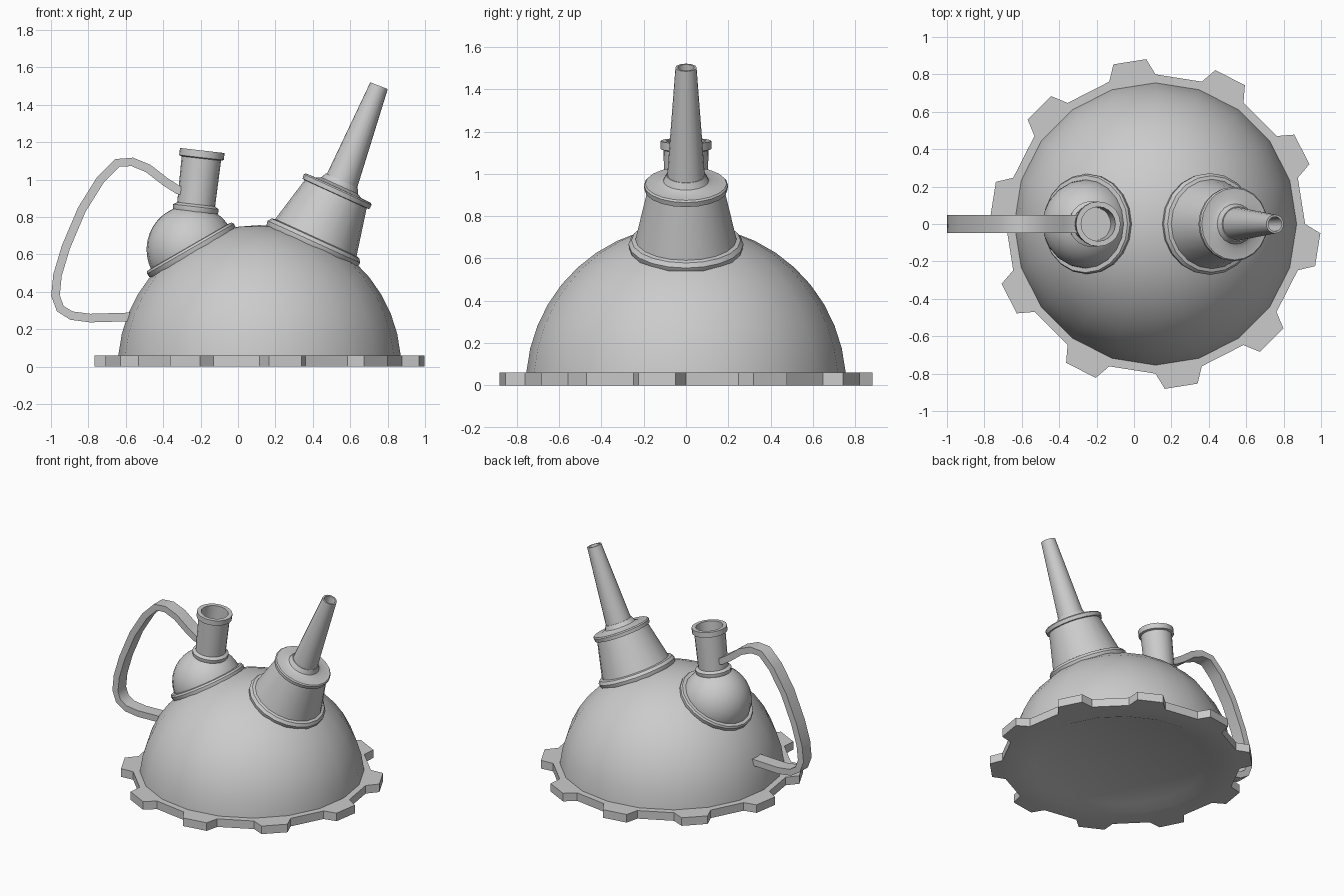
import bpy, bmesh
from math import sin, cos, pi, radians
from mathutils import Vector

if "Cube" in bpy.data.objects:
    bpy.data.objects.remove(bpy.data.objects["Cube"])


def finish(bm, name, loc=(0, 0, 0), tilt=0, angle=35):
    bmesh.ops.remove_doubles(bm, verts=bm.verts, dist=1e-5)
    bmesh.ops.recalc_face_normals(bm, faces=bm.faces)
    me = bpy.data.meshes.new(name)
    bm.to_mesh(me)
    bm.free()
    me.shade_smooth()
    me.set_sharp_from_angle(angle=radians(angle))
    ob = bpy.data.objects.new(name, me)
    ob.location = loc
    ob.rotation_euler[1] = radians(tilt)
    bpy.context.collection.objects.link(ob)
    return ob


def lathe_mesh(profile, n=20):
    # closed solid of revolution; profile starts and ends on the axis
    bm = bmesh.new()
    rings = []
    for r, z in profile:
        if r == 0:
            rings.append([bm.verts.new((0, 0, z))] * n)
        else:
            rings.append([bm.verts.new((r * cos(2 * pi * i / n), r * sin(2 * pi * i / n), z))
                          for i in range(n)])
    for a, b in zip(rings, rings[1:]):
        for i in range(n):
            j = (i + 1) % n
            bm.faces.new(list(dict.fromkeys((a[i], a[j], b[j], b[i]))))
    return bm


def lathe(name, profile, loc, tilt=0, n=20):
    return finish(lathe_mesh(profile, n), name, loc, tilt)


def arc(r, start, end, steps):
    out = []
    for k in range(steps + 1):
        a = radians(start + (end - start) * k / steps)
        out.append((r * cos(a) if abs(cos(a)) > 1e-6 else 0, r * sin(a)))
    return out


CX = 0.115

# Toothed base plate: 20-sided disc with a recessed underside, every second side pulled out
bm = lathe_mesh([(0, 0.03), (0.58, 0.03), (0.65, 0), (0.80, 0), (0.80, 0.06), (0, 0.06)])
sides = [f for f in bm.faces if f.calc_center_median().xy.length > 0.78]
teeth = [f for f in sides
         if round((f.calc_center_median().xy.angle_signed(Vector((1, 0))) / radians(18)) - 0.5) % 2 == 1]
for f in bmesh.ops.extrude_discrete_faces(bm, faces=teeth)["faces"]:
    c = f.calc_center_median()
    out = Vector((c.x, c.y, 0)).normalized()
    for v in f.verts:
        d = v.co - c
        v.co = c + out * 0.088 + Vector((d.x * 0.71, d.y * 0.71, d.z))
finish(bm, "toothed_base", (CX, 0, 0), angle=30)

# Dome body
lathe("dome_body", [(0, 0.035)] + [(0.757, 0.035)] + arc(0.757, 5, 90, 10), (CX, 0, 0))

# Spout: collared cone base and narrow hollow nozzle
lathe("spout_base", [(0, -0.05), (0.25, -0.05), (0.268, -0.02), (0.272, 0.005), (0.258, 0.025),
                     (0.239, 0.03), (0.182, 0.285), (0.196, 0.287), (0.199, 0.312), (0.192, 0.32),
                     (0.135, 0.322), (0.108, 0.335), (0.093, 0.365), (0, 0.365)],
      (0.404, 0, 0.663), 24.5)
lathe("spout_nozzle", [(0, -0.05), (0.094, -0.05), (0.09, 0), (0.05, 0.562), (0.039, 0.562),
                       (0.032, 0.38), (0, 0.38)], (0.55, 0, 0.979), 21.3)

# Round bulb with its collar
lathe("bulb", [(0, -0.1)] + arc(0.238, -25, 90, 12), (-0.251, 0, 0.626), -30)
lathe("bulb_collar", [(0, -0.045), (0.255, -0.045), (0.266, -0.015), (0.268, 0.005),
                      (0.26, 0.018), (0.23, 0.02), (0, 0.02)], (-0.251, 0, 0.626), -30)

# Filler neck, hollow with a lip
lathe("filler_neck", [(0, -0.06), (0.1, -0.06), (0.122, -0.005), (0.123, 0.015), (0.102, 0.028),
                      (0.106, 0.275), (0.12, 0.28), (0.12, 0.318), (0.092, 0.318),
                      (0.09, 0.12), (0, 0.12)], (-0.227, 0, 0.84), 6.5)

# Strap handle: rectangular section swept along a path in the xz plane
path = [Vector((x, 0, z)) for x, z in [
    (-0.25, 0.93), (-0.32, 0.945), (-0.39, 0.99), (-0.48, 1.06), (-0.565, 1.095), (-0.645, 1.09),
    (-0.735, 1.0), (-0.835, 0.84), (-0.92, 0.64), (-0.965, 0.49), (-0.976, 0.38),
    (-0.95, 0.31), (-0.89, 0.273), (-0.79, 0.26), (-0.55, 0.267)]]
bm = bmesh.new()
sections = []
for i, p in enumerate(path):
    t = (path[min(i + 1, len(path) - 1)] - path[max(i - 1, 0)]).normalized()
    nrm = Vector((t.z, 0, -t.x)) * 0.023
    side = Vector((0, 0.048, 0))
    sections.append([bm.verts.new(p + nrm * a + side * b)
                     for a, b in ((1, 1), (1, -1), (-1, -1), (-1, 1))])
for a, b in zip(sections, sections[1:]):
    for i in range(4):
        bm.faces.new((a[i], a[(i + 1) % 4], b[(i + 1) % 4], b[i]))
bm.faces.new(sections[0])
bm.faces.new(sections[-1])
finish(bm, "handle", angle=45)
